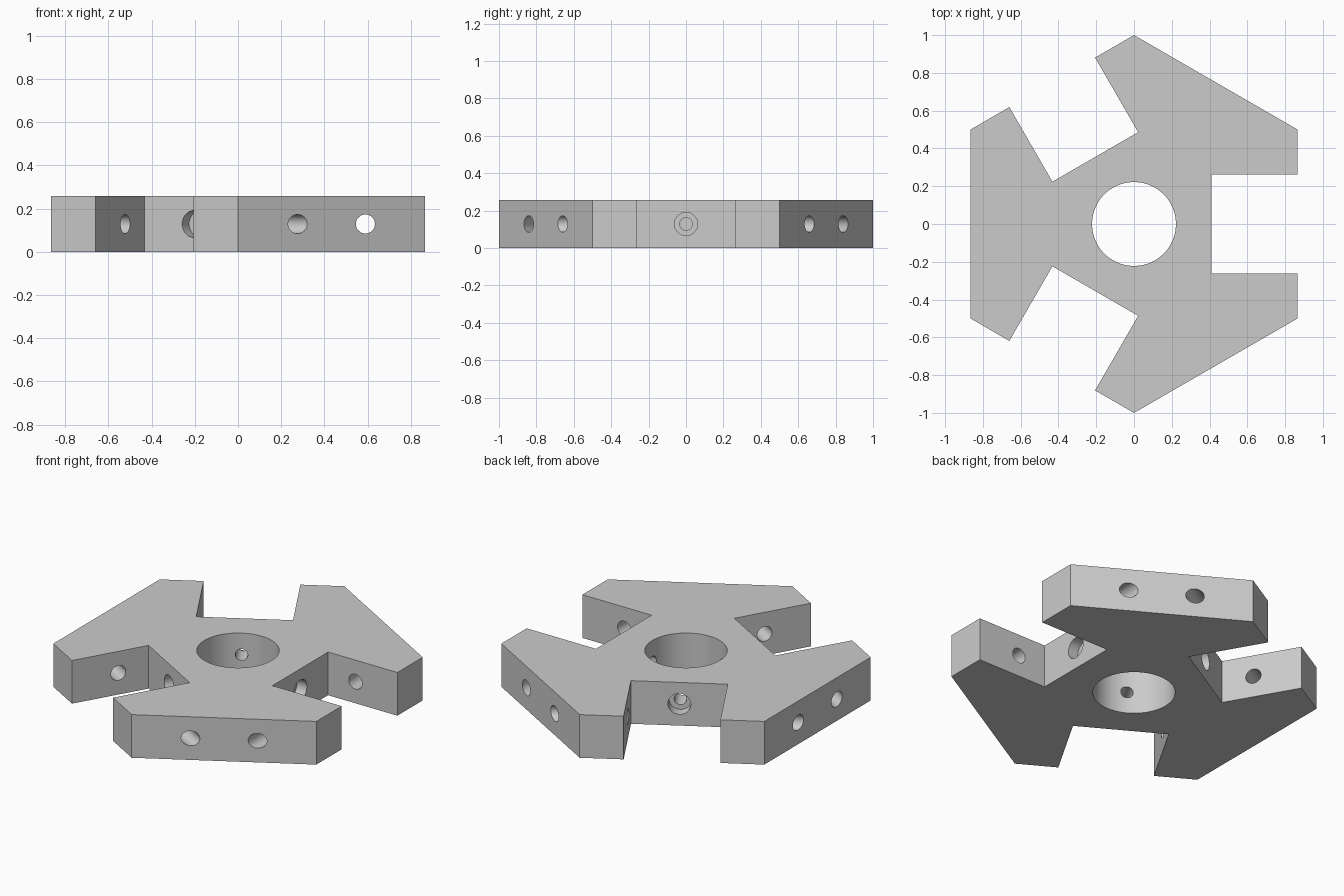
import bpy
import bmesh
from math import radians, pi
from mathutils import Matrix, Vector

if "Cube" in bpy.data.objects:
    bpy.data.objects.remove(bpy.data.objects["Cube"], do_unlink=True)

HEIGHT = 0.257
MID = HEIGHT / 2
APOTHEM = 0.866        # hexagon flat distance
SLOT_FLOOR = 0.41      # distance of slot floor from the centre
SLOT_HALF = 0.262      # half width of each slot

# Material
metal = bpy.data.materials.new("plain_grey")
metal.use_nodes = True
grey = (0.6, 0.6, 0.6, 1.0)
metal.diffuse_color = grey
metal.node_tree.nodes["Principled BSDF"].inputs["Base Color"].default_value = grey


def new_object(name, bm):
    mesh = bpy.data.meshes.new(name)
    bmesh.ops.recalc_face_normals(bm, faces=bm.faces[:])
    bm.to_mesh(mesh)
    bm.free()
    obj = bpy.data.objects.new(name, mesh)
    bpy.context.collection.objects.link(obj)
    return obj


def add_rod(bm, start, end, radius, segments=48):
    """Cylinder between two points."""
    start, end = Vector(start), Vector(end)
    axis = end - start
    turn = axis.to_track_quat('Z', 'Y').to_matrix().to_4x4()
    bmesh.ops.create_cone(bm, cap_ends=True, segments=segments, radius1=radius,
                          radius2=radius, depth=axis.length,
                          matrix=Matrix.Translation((start + end) / 2) @ turn)


def cutter(name, rods):
    """Cutter holding the given rods, repeated for all three slots."""
    bm = bmesh.new()
    for start, end, radius in rods:
        for k in range(3):
            rot = Matrix.Rotation(k * 2 * pi / 3, 3, 'Z')
            add_rod(bm, rot @ Vector(start), rot @ Vector(end), radius)
    return new_object(name, bm)


# Hub plate: hexagon with a slot in every other side
sector = [(APOTHEM, -0.5), (APOTHEM, -SLOT_HALF), (SLOT_FLOOR, -SLOT_HALF),
          (SLOT_FLOOR, SLOT_HALF), (APOTHEM, SLOT_HALF), (APOTHEM, 0.5)]
bm = bmesh.new()
outline = []
for k in range(3):
    rot = Matrix.Rotation(k * 2 * pi / 3, 3, 'Z')
    outline += [bm.verts.new(rot @ Vector((x, y, 0))) for x, y in sector]
base = bm.faces.new(outline)
top = bmesh.ops.extrude_face_region(bm, geom=[base])["geom"]
bmesh.ops.translate(bm, vec=(0, 0, HEIGHT),
                    verts=[v for v in top if isinstance(v, bmesh.types.BMVert)])
hub = new_object("hub_plate", bm)

# Central bore
bm = bmesh.new()
add_rod(bm, (0, 0, -0.1), (0, 0, HEIGHT + 0.1), 0.222, 96)
bore = new_object("bore_cutter", bm)

# Pin holes across the arms, radial drill holes and their counterbores
pins = cutter("pin_hole_cutter", [((0.59, -0.8, MID), (0.59, 0.8, MID), 0.044)])
drills = cutter("drill_cutter", [((0.12, 0, MID), (0.5, 0, MID), 0.034)])
counterbores = cutter("counterbore_cutter",
                      [((SLOT_FLOOR - 0.065, 0, MID), (0.5, 0, MID), 0.062)])

cutters = [bore, pins, counterbores, drills]
for tool in cutters:
    tool.hide_render = True
    mod = hub.modifiers.new(tool.name, 'BOOLEAN')
    mod.operation = 'DIFFERENCE'
    mod.solver = 'EXACT'
    mod.object = tool

# Bake the cuts and drop the helpers
bpy.context.view_layer.update()
graph = bpy.context.evaluated_depsgraph_get()
baked = bpy.data.meshes.new_from_object(hub.evaluated_get(graph))
hub.modifiers.clear()
hub.data = baked
for tool in cutters:
    bpy.data.objects.remove(tool, do_unlink=True)

hub.data.materials.clear()
hub.data.materials.append(metal)

# Smooth hole walls, keep machined edges sharp
for obj in bpy.context.selected_objects:
    obj.select_set(False)
hub.select_set(True)
bpy.context.view_layer.objects.active = hub
bpy.ops.object.shade_smooth_by_angle(angle=radians(30))
